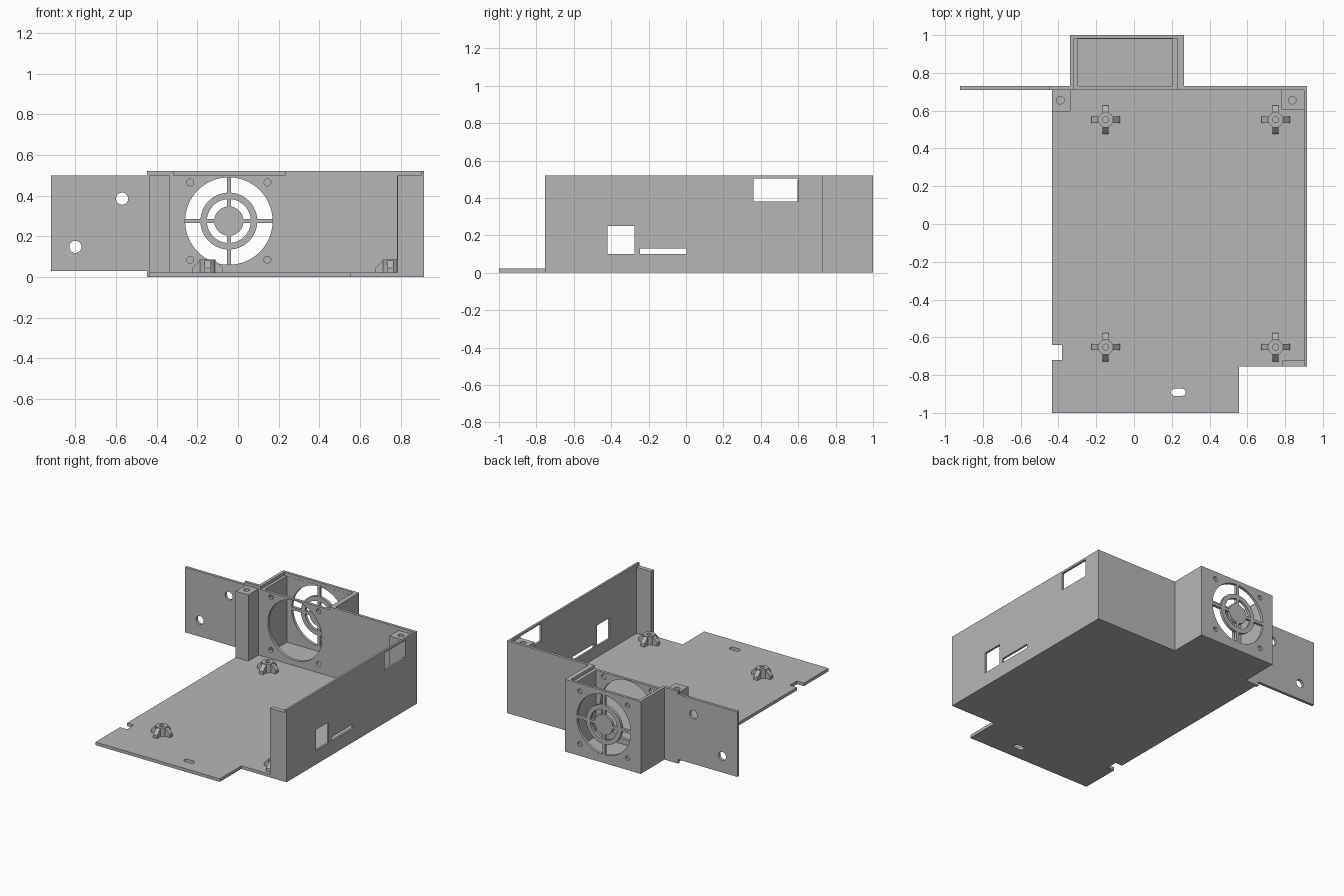
import bpy
import bmesh
from math import pi
from mathutils import Matrix, Vector

if "Cube" in bpy.data.objects:
    bpy.data.objects.remove(bpy.data.objects["Cube"], do_unlink=True)

grey = bpy.data.materials.new("plain grey plastic")
grey.use_nodes = True
COLOUR = (0.47, 0.47, 0.47, 1)
grey.diffuse_color = COLOUR
grey.node_tree.nodes["Principled BSDF"].inputs["Base Color"].default_value = COLOUR


def finish(name, bm):
    bmesh.ops.recalc_face_normals(bm, faces=bm.faces)
    mesh = bpy.data.meshes.new(name)
    bm.to_mesh(mesh)
    bm.free()
    mesh.materials.append(grey)
    ob = bpy.data.objects.new(name, mesh)
    bpy.context.collection.objects.link(ob)
    return ob


def box(name, x, y, z):
    """Box from (min, max) pairs."""
    bm = bmesh.new()
    size = [b - a for a, b in (x, y, z)]
    mid = Vector([(a + b) / 2 for a, b in (x, y, z)])
    bmesh.ops.create_cube(bm, size=1, matrix=Matrix.Translation(mid) @ Matrix.Diagonal((*size, 1)))
    return finish(name, bm)


def prism(name, outline, z):
    """Vertical extrusion of an xy outline."""
    bm = bmesh.new()
    face = bm.faces.new([bm.verts.new((px, py, z[0])) for px, py in outline])
    out = bmesh.ops.extrude_face_region(bm, geom=[face])
    verts = [v for v in out["geom"] if isinstance(v, bmesh.types.BMVert)]
    bmesh.ops.translate(bm, verts=verts, vec=(0, 0, z[1] - z[0]))
    return finish(name, bm)


def cylinder(name, centre, r, length, axis="Z", segments=32):
    bm = bmesh.new()
    turn = Matrix.Rotation(pi / 2, 4, "X") if axis == "Y" else Matrix.Identity(4)
    bmesh.ops.create_cone(bm, cap_ends=True, segments=segments, radius1=r, radius2=r,
                          depth=length, matrix=Matrix.Translation(centre) @ turn)
    return finish(name, bm)


def combine(ob, others, operation="DIFFERENCE"):
    """Apply booleans one by one and remove the helper objects."""
    for other in others:
        mod = ob.modifiers.new("cut", "BOOLEAN")
        mod.operation = operation
        mod.solver = "EXACT"
        mod.object = other
        bpy.context.view_layer.update()
        mesh = bpy.data.meshes.new_from_object(
            ob.evaluated_get(bpy.context.evaluated_depsgraph_get()))
        ob.modifiers.clear()
        ob.data = mesh
        bpy.data.objects.remove(other, do_unlink=True)


def smooth(ob):
    bpy.ops.object.select_all(action="DESELECT")
    ob.select_set(True)
    bpy.context.view_layer.objects.active = ob
    bpy.ops.object.shade_smooth_by_angle(angle=0.5)


FLOOR, TOP, LIP = 0.022, 0.52, 0.498
LEFT, RIGHT = -0.435, 0.915
BACK_IN, BACK = 0.71, 0.73

# Floor with stepped front corner, edge notch and slot
floor = prism("base_plate", [(LEFT, -1), (0.555, -1), (0.555, -0.755), (RIGHT, -0.755),
                             (RIGHT, BACK_IN), (LEFT, BACK_IN), (LEFT, -0.64),
                             (-0.38, -0.64), (-0.38, -0.72), (LEFT, -0.72)], (0, FLOOR))
slot = box("slot_cut", (0.215, 0.255), (-0.91, -0.872), (-0.1, 0.1))
ends = [cylinder("slot_end", (x, -0.891, 0), 0.019, 0.2, segments=24) for x in (0.215, 0.255)]
combine(floor, [slot] + ends)

# Side wall with connector openings
side = box("side_wall", (0.9, RIGHT), (-0.755, BACK_IN), (FLOOR, TOP))
combine(side, [box("window_cut", (0.8, 1), y, z) for y, z in (
    ((-0.42, -0.275), (0.1, 0.25)),
    ((-0.245, 0.003), (0.1, 0.13)),
    ((0.36, 0.598), (0.38, 0.505)))])
box("front_flange", (0.785, 0.9), (-0.755, -0.722), (FLOOR, LIP))

# Back wall with the lid recess and fan opening
FAN_X, FAN_Z, FAN_R = -0.045, 0.275, 0.215
SCREWS = [(FAN_X + sx * 0.19, FAN_Z + sz * 0.19) for sx in (-1, 1) for sz in (-1, 1)]
back = box("back_wall", (-0.447, RIGHT), (BACK_IN, BACK), (0, TOP))
cuts = [box("lid_cut", (-0.318, 0.23), (0.6, 0.8), (LIP, 0.6)),
        cylinder("fan_cut", (FAN_X, 0.72, FAN_Z), FAN_R, 0.1, "Y", 64)]
cuts += [cylinder("screw_cut", (x, 0.72, z), 0.017, 0.1, "Y", 24) for x, z in SCREWS]
combine(back, cuts)

# Fan housing, open at the top with a ledge for a lid
housing = box("fan_housing", (-0.34, 0.265), (BACK, 1), (0, TOP))
cuts = [box("cavity_cut", (-0.297, 0.205), (0.7, 0.98), (FLOOR, 0.6)),
        box("lid_cut", (-0.318, 0.23), (0.7, 0.981), (LIP, 0.6)),
        cylinder("fan_cut", (FAN_X, 1, FAN_Z), FAN_R, 0.1, "Y", 64)]
cuts += [cylinder("screw_cut", (x, 1.005, z), 0.017, 0.04, "Y", 24) for x, z in SCREWS]
combine(housing, cuts)

# Fan guard: ring, hub and four spokes
guard = cylinder("fan_guard", (FAN_X, 0.99, FAN_Z), 0.14, 0.02, "Y", 64)
combine(guard, [cylinder("ring_cut", (FAN_X, 0.99, FAN_Z), 0.108, 0.1, "Y", 64)])
hub = cylinder("hub", (FAN_X, 0.99, FAN_Z), 0.072, 0.02, "Y", 48)
reach, half = FAN_R + 0.003, 0.01
upright = box("spoke", (FAN_X - half, FAN_X + half), (0.98, 1), (FAN_Z - reach, FAN_Z + reach))
level = box("spoke", (FAN_X - reach, FAN_X + reach), (0.98, 1), (FAN_Z - half, FAN_Z + half))
combine(guard, [hub, upright, level], "UNION")

# Mounting tab with two screw holes
tab = box("mounting_tab", (-0.92, -0.447), (BACK_IN, BACK), (0.03, LIP))
combine(tab, [cylinder("hole_cut", (x, 0.72, z), 0.03, 0.1, "Y", 32)
              for x, z in ((-0.57, 0.385), (-0.8, 0.148))])

# Corner screw posts
posts = []
for name, x, y0, hole in (("left", (LEFT, -0.335), 0.595, (-0.39, 0.655)),
                          ("right", (0.782, 0.9), 0.605, (0.838, 0.655))):
    post = box(name + "_screw_post", x, (y0, BACK_IN), (FLOOR, LIP))
    combine(post, [cylinder("hole_cut", (*hole, LIP), 0.02, 0.3, segments=24)])
    posts.append(post)


# Board standoffs: hollow core with four chamfered fins
def fin(angle, x, y):
    bm = bmesh.new()
    side_profile = [(0.01, 0.01), (0.075, 0.01), (0.075, 0.045), (0.04, 0.08), (0.01, 0.08)]
    face = bm.faces.new([bm.verts.new((px, -0.016, pz)) for px, pz in side_profile])
    out = bmesh.ops.extrude_face_region(bm, geom=[face])
    verts = [v for v in out["geom"] if isinstance(v, bmesh.types.BMVert)]
    bmesh.ops.translate(bm, verts=verts, vec=(0, 0.032, 0))
    bm.transform(Matrix.Translation((x, y, 0)) @ Matrix.Rotation(angle, 4, "Z"))
    return finish("fin", bm)


standoffs = []
for x in (-0.15, 0.75):
    for y in (-0.652, 0.552):
        core = cylinder("standoff", (x, y, 0.0475), 0.04, 0.075)
        combine(core, [fin(i * pi / 2, x, y) for i in range(4)], "UNION")
        combine(core, [cylinder("hole_cut", (x, y, 0.08), 0.016, 0.1, segments=24)])
        standoffs.append(core)

for ob in [floor, back, housing, guard, tab] + posts + standoffs:
    smooth(ob)
